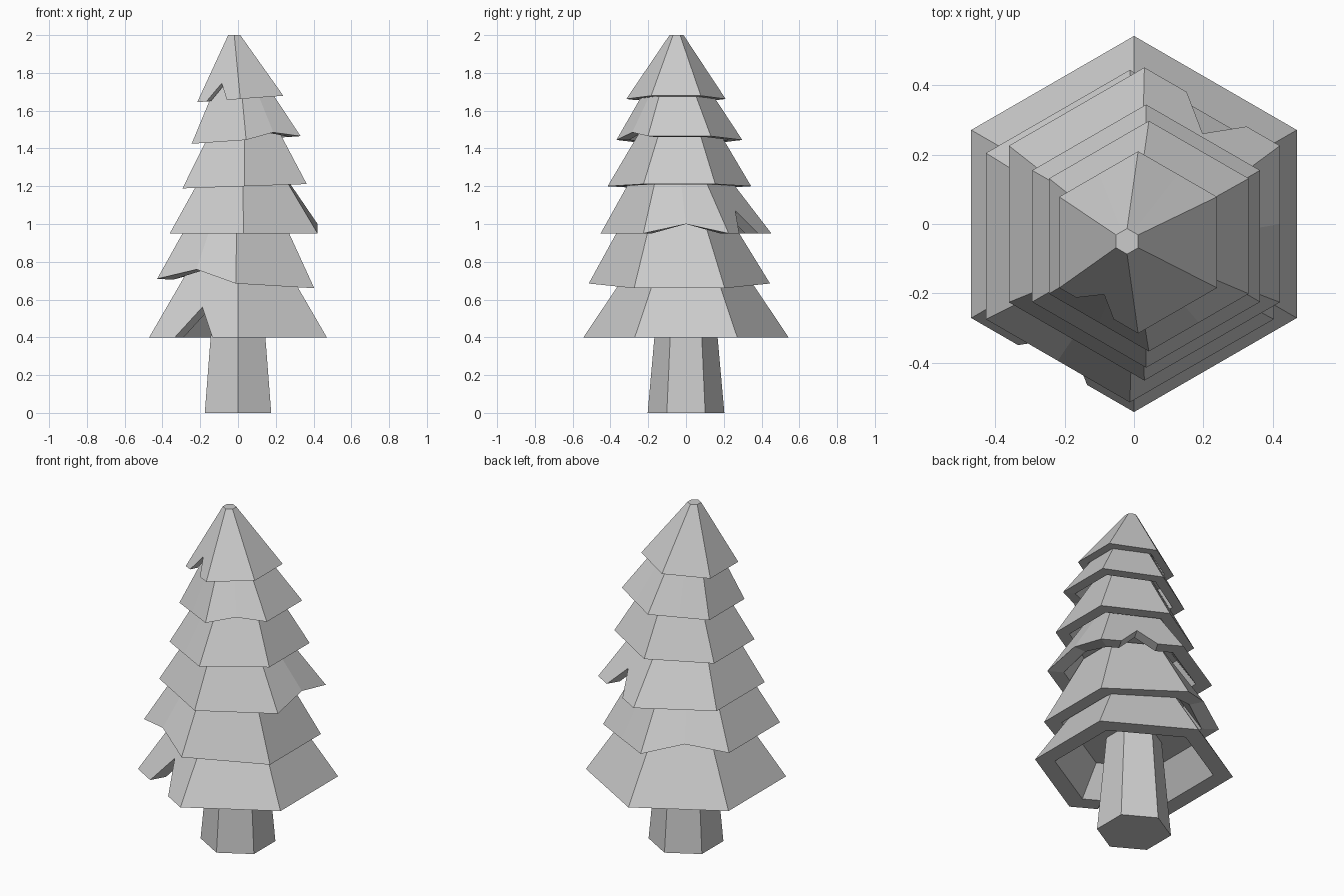
import bpy, bmesh, math
from mathutils import Vector

if "Cube" in bpy.data.objects:
    bpy.data.objects.remove(bpy.data.objects["Cube"])


def ring(bm, cx, cy, r, z, tilt=0, lifts=()):
    """Hexagon with mid-edge points; corners on the y axis, mids may be lifted."""
    lifts = dict(lifts)
    vs = []
    for i in range(12):
        a = math.radians(30 * i)
        rr = r if i % 2 else r * math.cos(math.pi / 6)
        x, y = rr * math.cos(a), rr * math.sin(a)
        vs.append(bm.verts.new((cx + x, cy + y, z + tilt * x + lifts.get(30 * i, 0))))
    return vs


def bridge(bm, a, b):
    n = len(a)
    for i in range(n):
        j = (i + 1) % n
        bm.faces.new((a[i], a[j], b[j], b[i]))


def finish(bm, name):
    bmesh.ops.recalc_face_normals(bm, faces=bm.faces)
    me = bpy.data.meshes.new(name)
    bm.to_mesh(me)
    bm.free()
    ob = bpy.data.objects.new(name, me)
    bpy.context.collection.objects.link(ob)
    return ob


def tier(name, c0, r0, z0, c1, r1, z1, tilt=0, lifts=()):
    """Tapered skirt with a hollow underside."""
    bm = bmesh.new()
    wall, depth = 0.2 * r0, 0.32 * r0
    k = depth / (z1 - z0)
    top = ring(bm, *c1, r1, z1)
    rim = ring(bm, *c0, r0, z0, tilt, lifts)
    inner = ring(bm, *c0, r0 - wall, z0, tilt, lifts)
    cx, cy = [c0[i] + (c1[i] - c0[i]) * k for i in (0, 1)]
    ceil = ring(bm, cx, cy, r0 + (r1 - r0) * k - wall, z0 + depth)
    for a, b in ((top, rim), (rim, inner), (inner, ceil)):
        bridge(bm, a, b)
    bm.faces.new(top)
    bm.faces.new(ceil)
    return finish(bm, name)


def notch(ob, c0, r0, z, angle, shift, half, height):
    """Cut a triangular notch through the skirt, along a face normal."""
    a = math.radians(angle)
    n = Vector((math.cos(a), math.sin(a), 0))
    t = Vector((-math.sin(a), math.cos(a), 0))
    base = Vector((c0[0], c0[1], z))
    bm = bmesh.new()
    ends = []
    for d in (0.45 * r0, 1.2 * r0):
        pts = ((-1.5 * half, -0.5 * height), (1.5 * half, -0.5 * height), (0, height))
        ends.append([bm.verts.new(base + n * d + t * (shift + s) + Vector((0, 0, h)))
                     for s, h in pts])
    bridge(bm, *ends)
    bm.faces.new(ends[0])
    bm.faces.new(ends[1])
    cutter = finish(bm, "notch_cutter")
    cutter.hide_render = True
    mod = ob.modifiers.new("notch", 'BOOLEAN')
    mod.operation, mod.solver, mod.object = 'DIFFERENCE', 'EXACT', cutter
    bpy.context.view_layer.objects.active = ob
    bpy.ops.object.modifier_apply(modifier=mod.name)
    bpy.data.objects.remove(cutter)


# Trunk
bm = bmesh.new()
low, high = ring(bm, 0, 0, 0.203, 0), ring(bm, 0, 0, 0.145, 0.65)
bridge(bm, low, high)
bm.faces.new(low)
bm.faces.new(high)
bmesh.ops.dissolve_limit(bm, angle_limit=0.01, verts=bm.verts, edges=bm.edges)
finish(bm, "trunk")

# Branch tiers, bottom to top
t1 = tier("branch_tier_1", (0, 0), 0.543, 0.40, (0, 0), 0.275, 0.80)
tier("branch_tier_2", (-0.012, -0.035), 0.48, 0.685, (-0.005, -0.048), 0.25, 1.08,
     -0.06, ((240, 0.062), (120, 0.055)))
t3 = tier("branch_tier_3", (0.03, 0), 0.452, 0.95, (0.023, -0.04), 0.20, 1.33,
          0, ((0, 0.05),))
tier("branch_tier_4", (0.035, -0.035), 0.38, 1.20, (0.035, -0.035), 0.155, 1.58, 0.035)
tier("branch_tier_5", (0.043, -0.035), 0.333, 1.445, (0.01, -0.05), 0.115, 1.80,
     0.07, ((300, 0.03),))
t6 = tier("branch_tier_6", (0.012, -0.053), 0.263, 1.662, (-0.02, -0.05), 0.037, 2.0, 0.075)

# Broken notches
notch(t1, (0, 0), 0.543, 0.40, 240, 0, 0.115, 0.16)
notch(t3, (0.03, 0), 0.452, 0.95, 60, -0.015, 0.10, 0.12)
notch(t6, (0.012, -0.053), 0.263, 1.652, 240, -0.01, 0.063, 0.093)
